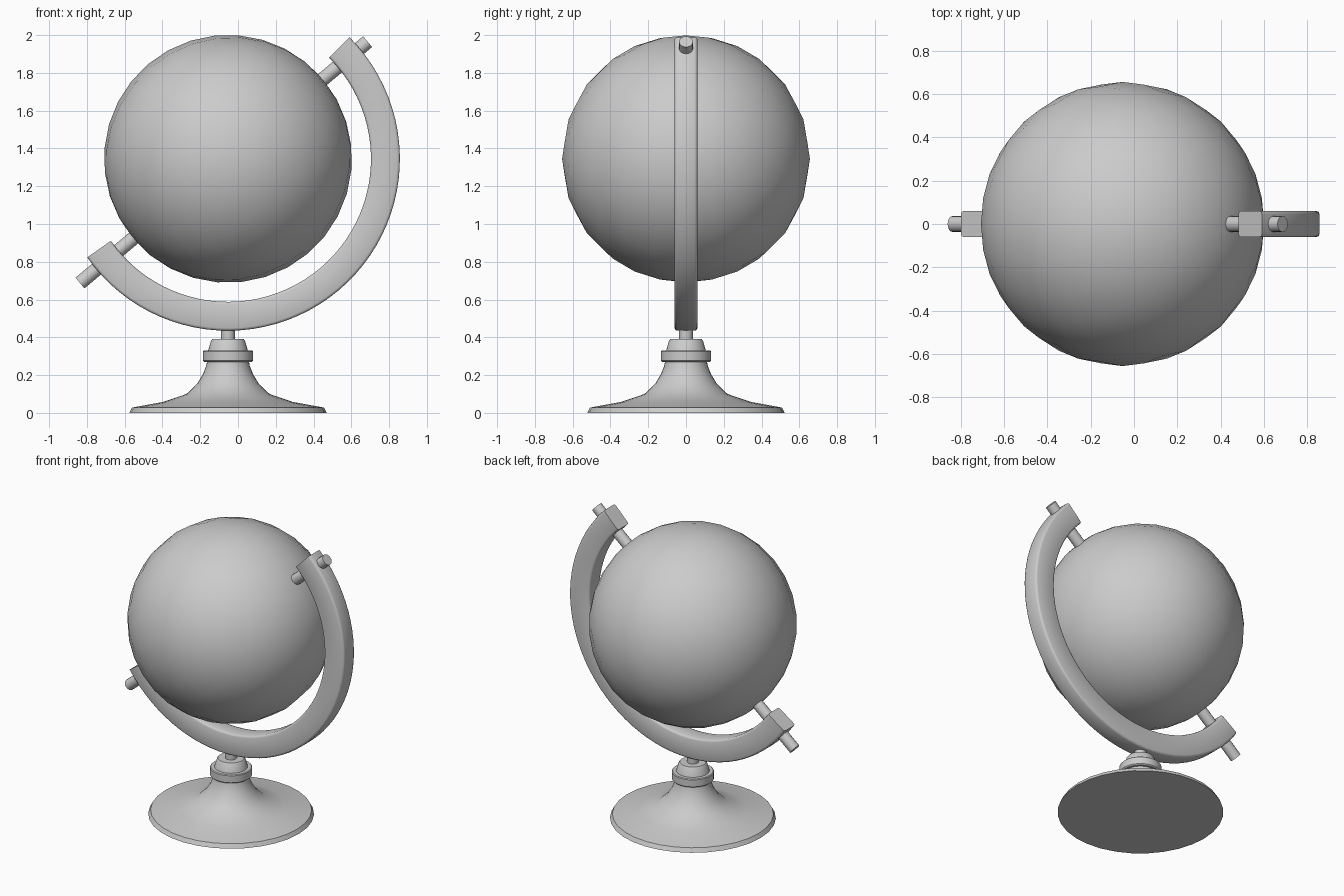
import bpy, bmesh, math
from mathutils import Vector, Matrix

if "Cube" in bpy.data.objects:
    bpy.data.objects.remove(bpy.data.objects["Cube"])

CX, CZ = -0.053, 1.345            # globe centre
TILT = math.radians(40)           # elevation of the spin axis in the xz plane
AXIS = Vector((math.cos(TILT), 0, math.sin(TILT)))
CENTRE = Vector((CX, 0, CZ))


def finish(name, bm, angle=35):
    bmesh.ops.recalc_face_normals(bm, faces=bm.faces[:])
    me = bpy.data.meshes.new(name)
    bm.to_mesh(me)
    bm.free()
    ob = bpy.data.objects.new(name, me)
    bpy.context.collection.objects.link(ob)
    bpy.ops.object.select_all(action='DESELECT')
    ob.select_set(True)
    bpy.context.view_layer.objects.active = ob
    bpy.ops.object.shade_smooth_by_angle(angle=math.radians(angle))
    return ob


def skin(bm, rings, closed):
    """Join vertex loops with quads; cap the ends unless closed."""
    n = len(rings[0])
    for a, b in zip(rings, rings[1:]):
        for i in range(n):
            j = (i + 1) % n
            bm.faces.new((a[i], a[j], b[j], b[i]))
    if not closed:
        bm.faces.new(rings[0])
        bm.faces.new(rings[-1])


def lathe(name, profile, segs=32):
    bm = bmesh.new()
    rings = [[bm.verts.new((CX + r * math.cos(2 * math.pi * i / segs),
                            r * math.sin(2 * math.pi * i / segs), z))
              for i in range(segs)] for r, z in profile]
    skin(bm, rings, False)
    return finish(name, bm)


def pin(name, start, end, radius=0.037):
    """Round pin along the spin axis between two distances from the centre."""
    bm = bmesh.new()
    rot = AXIS.to_track_quat('Z', 'Y').to_matrix().to_4x4()
    mid = CENTRE + AXIS * (start + end) / 2
    bmesh.ops.create_cone(bm, cap_ends=True, segments=16, radius1=radius, radius2=radius,
                          depth=abs(end - start), matrix=Matrix.Translation(mid) @ rot)
    return finish(name, bm)


# Globe, poles on the tilted axis
bm = bmesh.new()
bmesh.ops.create_uvsphere(bm, u_segments=24, v_segments=16, radius=0.656,
                          matrix=Matrix.Translation(CENTRE) @ Matrix.Rotation(math.pi / 2 - TILT, 4, 'Y'))
finish("globe", bm)

# Curved arm: rounded rectangle section swept 190 degrees
R_IN, R_OUT, HALF, C = 0.757, 0.91, 0.06, 0.014
section = []
for sr, sy, a0 in ((1, 1, 0), (-1, 1, 90), (-1, -1, 180), (1, -1, 270)):
    for k in range(3):
        a = math.radians(a0 + 45 * k)
        r = (R_OUT - C if sr > 0 else R_IN + C) + C * math.cos(a)
        section.append((r, sy * (HALF - C) + C * math.sin(a)))
bm = bmesh.new()
STEPS = 48
rings = []
for s in range(STEPS + 1):
    a = math.radians(-145 + 190 * s / STEPS)
    rings.append([bm.verts.new((CX + r * math.cos(a), y, CZ + r * math.sin(a)))
                  for r, y in section])
skin(bm, rings, False)
finish("arm", bm, 50)

# Axis pins through the arm ends
pin("upper_pin", 0.60, 0.965)
pin("lower_pin", -1.023, -0.60)

# Pedestal
lathe("base", [(0.523, 0), (0.508, 0.028), (0.343, 0.058), (0.22, 0.10), (0.164, 0.153),
               (0.132, 0.206), (0.115, 0.25), (0.11, 0.28)])
lathe("collar", [(0.125, 0.27), (0.133, 0.277), (0.133, 0.325), (0.128, 0.33), (0.105, 0.33),
                 (0.09, 0.382), (0.083, 0.391)])
lathe("stem", [(0.037, 0.37), (0.037, 0.47)], 16)
